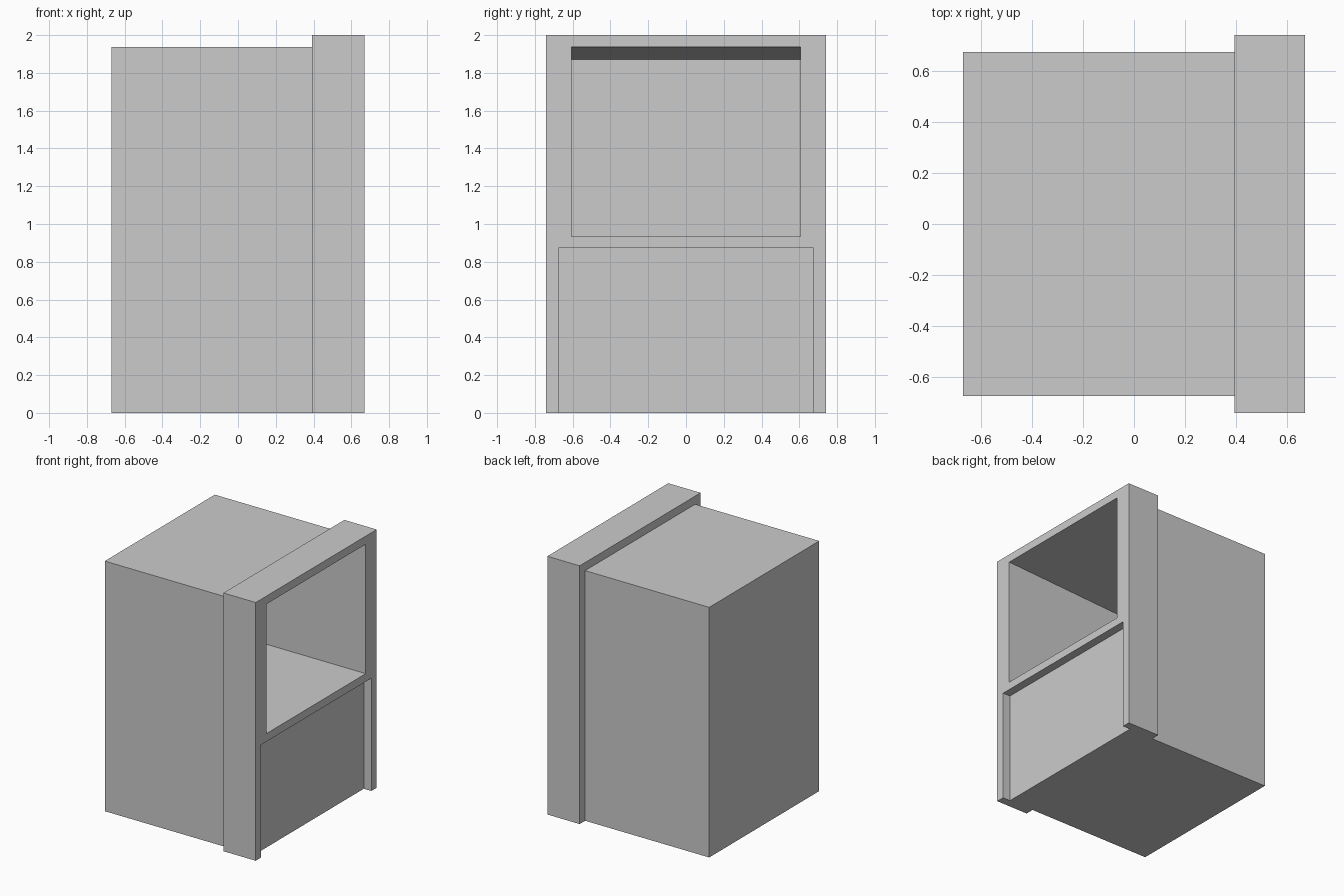
import bpy
import bmesh

if "Cube" in bpy.data.objects:
    bpy.data.objects.remove(bpy.data.objects["Cube"])


def prism(name, side, half_width):
    """Extrude an (x, z) side profile across y, symmetric about y = 0."""
    bm = bmesh.new()
    face = bm.faces.new([bm.verts.new((x, -half_width, z)) for x, z in side])
    new = bmesh.ops.extrude_face_region(bm, geom=[face])["geom"]
    verts = [v for v in new if isinstance(v, bmesh.types.BMVert)]
    bmesh.ops.translate(bm, verts=verts, vec=(0, 2 * half_width, 0))
    bmesh.ops.recalc_face_normals(bm, faces=bm.faces[:])
    mesh = bpy.data.meshes.new(name)
    bm.to_mesh(mesh)
    bm.free()
    obj = bpy.data.objects.new(name, mesh)
    bpy.context.collection.objects.link(obj)
    return obj


def box(name, x0, x1, z0, z1, half_width):
    return prism(name, [(x0, z0), (x1, z0), (x1, z1), (x0, z1)], half_width)


def combine(target, tool, operation):
    """Apply a boolean and discard the tool object."""
    mod = target.modifiers.new(operation.lower(), 'BOOLEAN')
    mod.operation = operation
    mod.solver = 'EXACT'
    mod.object = tool
    bpy.context.view_layer.objects.active = target
    bpy.ops.object.modifier_apply(modifier=mod.name)
    bpy.data.objects.remove(tool)


# Main body with the wider, taller surround on its +x side
cabinet = box("cabinet", -0.67, 0.45, 0, 1.937, 0.673)
combine(cabinet, box("surround", 0.393, 0.67, 0, 2.0, 0.74), 'UNION')

# Deep upper compartment: flat floor, ceiling dropping towards the back
back, front, slope = -0.605, 0.80, 0.07 / 1.275
ceiling_front = 1.867 + slope * (front - back)
compartment = prism("compartment_cutter",
                    [(back, 0.935), (front, 0.935),
                     (front, ceiling_front), (back, 1.867)], 0.606)
combine(cabinet, compartment, 'DIFFERENCE')

# Shallow lower recess, open at the floor
combine(cabinet, box("recess_cutter", 0.605, 0.8, -0.2, 0.873, 0.675), 'DIFFERENCE')
